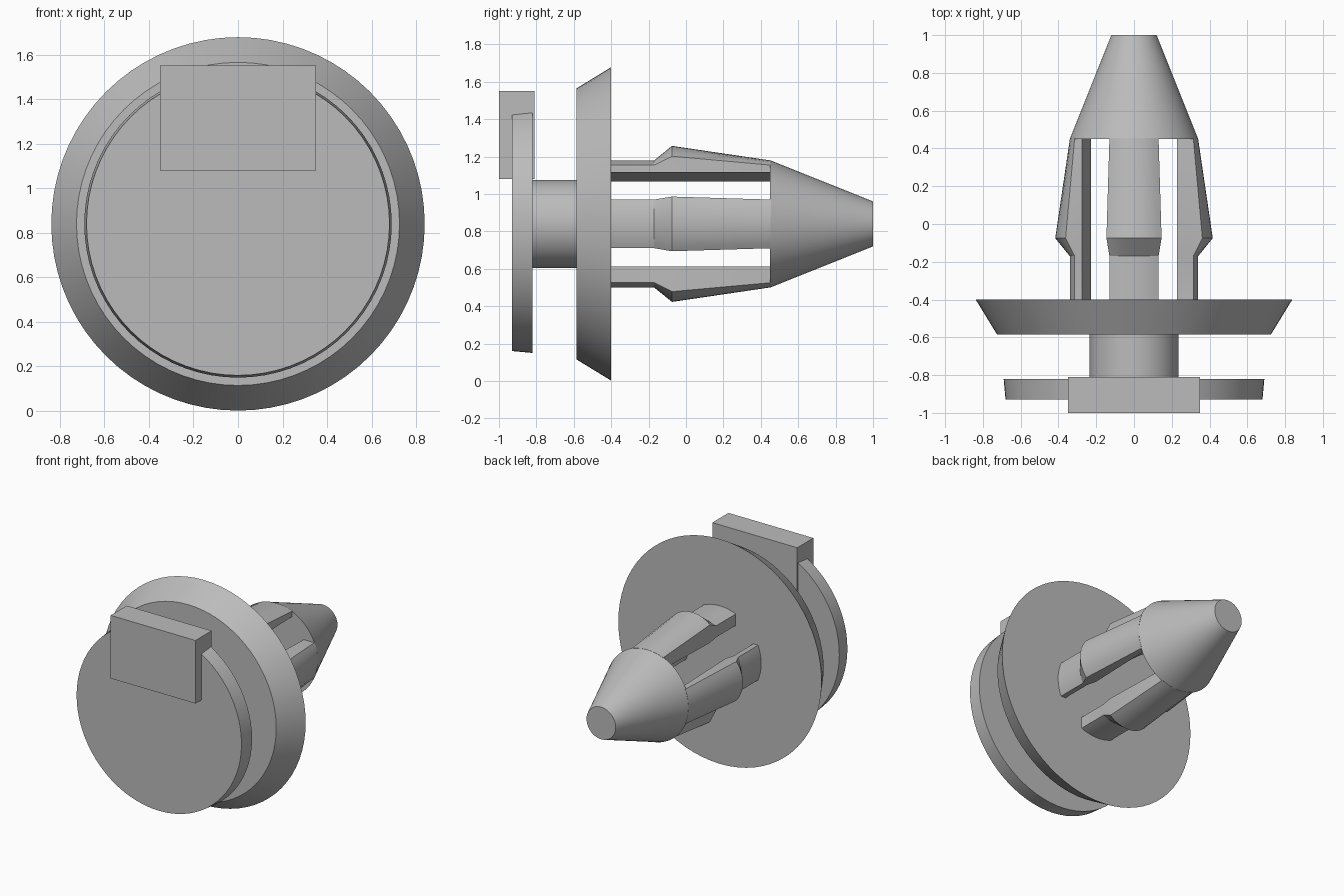
import bpy, bmesh, math
from mathutils import Matrix, Vector

if "Cube" in bpy.data.objects:
    bpy.data.objects.remove(bpy.data.objects["Cube"])

AXIS_Z = 0.84
grey = bpy.data.materials.new("grey plastic")
grey.diffuse_color = (0.5, 0.5, 0.5, 1)
grey.use_nodes = True
grey.node_tree.nodes["Principled BSDF"].inputs["Base Color"].default_value = grey.diffuse_color


def finish(name, bm, smooth=True):
    bmesh.ops.recalc_face_normals(bm, faces=bm.faces)
    mesh = bpy.data.meshes.new(name)
    bm.to_mesh(mesh)
    bm.free()
    mesh.materials.append(grey)
    ob = bpy.data.objects.new(name, mesh)
    bpy.context.collection.objects.link(ob)
    if smooth:
        bpy.ops.object.select_all(action='DESELECT')
        ob.select_set(True)
        bpy.context.view_layer.objects.active = ob
        bpy.ops.object.shade_smooth_by_angle(angle=math.radians(25))
    return ob


def loft(bm, rings):
    """Skin closed rings of points and cap both ends."""
    rows = [[bm.verts.new(p) for p in ring] for ring in rings]
    n = len(rows[0])
    for a, b in zip(rows, rows[1:]):
        for i in range(n):
            j = (i + 1) % n
            bm.faces.new((a[i], a[j], b[j], b[i]))
    bm.faces.new(rows[0])
    bm.faces.new(rows[-1])


def turned(name, profile, sides=72):
    """Solid of revolution around the y axis from (y, radius) pairs."""
    bm = bmesh.new()
    loft(bm, [[(r * math.cos(math.tau * i / sides), y,
                AXIS_Z + r * math.sin(math.tau * i / sides))
               for i in range(sides)] for y, r in profile])
    return finish(name, bm)


# Head disc, neck, flared flange and tapered tip
turned("head_disc", [(-0.93, 0.68), (-0.82, 0.69)])
turned("neck", [(-0.83, 0.235), (-0.58, 0.235)])
turned("flange", [(-0.585, 0.725), (-0.40, 0.838)])
turned("tip", [(0.45, 0.34), (1.0, 0.12)])

# Rectangular tab on the head
bm = bmesh.new()
bmesh.ops.create_cube(bm, size=1, matrix=Matrix.Translation((0, -0.905, 1.315))
                      @ Matrix.Diagonal((0.70, 0.19, 0.47, 1)))
finish("head_tab", bm, smooth=False)


def leg_section(y, half, edge, crown):
    """Curved outside, slanted inside."""
    rise = crown - edge
    radius = (half * half + rise * rise) / (2 * rise)
    sweep = math.asin(half / radius)
    pts = []
    for i in range(11):
        a = sweep * (1 - i / 5)
        pts.append((radius * math.sin(a), y, crown - radius + radius * math.cos(a)))
    return pts + [(-half, y, 0.228), (half, y, 0.275)]


# Four barbed spring legs around the axis
for k, side in enumerate(("top", "left", "bottom", "right")):
    bm = bmesh.new()
    loft(bm, [leg_section(-0.41, 0.13, 0.314, 0.34),
              leg_section(-0.17, 0.13, 0.314, 0.34),
              leg_section(-0.075, 0.146, 0.362, 0.417),
              leg_section(0.455, 0.13, 0.314, 0.339)])
    # a quarter turn about y takes +z to -x
    bm.transform(Matrix.Translation((0, 0, AXIS_Z)) @ Matrix.Rotation(-k * math.pi / 2, 4, 'Y'))
    finish("leg_" + side, bm)
